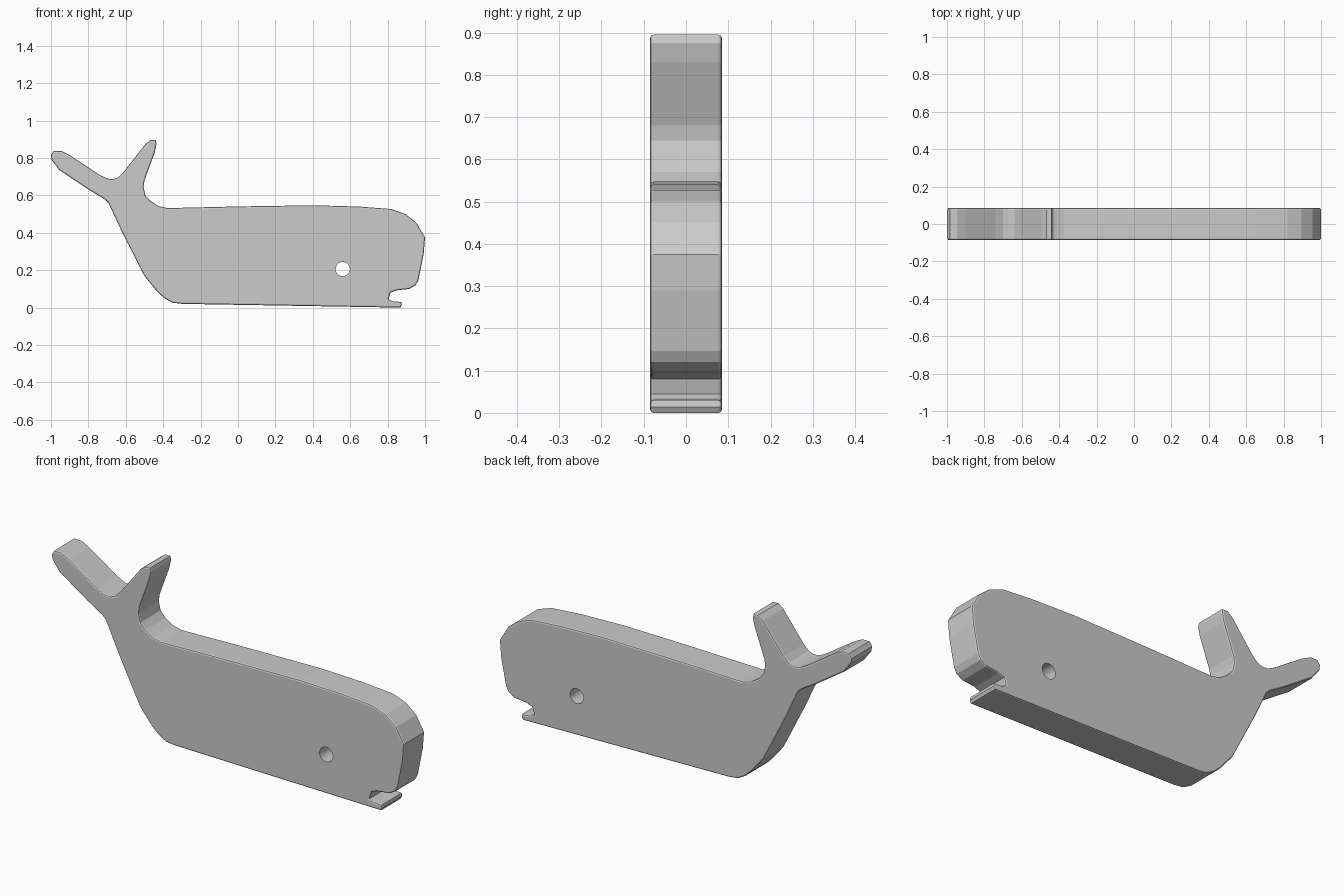
import bpy
import bmesh
import math

HALF_DEPTH = 0.085
ROUNDING = 0.008

default_cube = bpy.data.objects.get("Cube")
if default_cube:
    bpy.data.objects.remove(default_cube, do_unlink=True)


def make_material(name, colour):
    material = bpy.data.materials.new(name)
    material.use_nodes = True
    material.diffuse_color = colour
    material.node_tree.nodes["Principled BSDF"].inputs["Base Color"].default_value = colour
    return material


def make_plate(name, outline, half_depth, rounding, material):
    """Extrude an (x, z) outline along y and chamfer both rims."""
    mesh = bpy.data.meshes.new(name)
    bm = bmesh.new()
    front = bm.faces.new([bm.verts.new((x, -half_depth, z)) for x, z in outline])
    extruded = bmesh.ops.extrude_face_region(bm, geom=[front], use_keep_orig=True)
    moved = [v for v in extruded["geom"] if isinstance(v, bmesh.types.BMVert)]
    bmesh.ops.translate(bm, verts=moved, vec=(0, 2 * half_depth, 0))
    bmesh.ops.recalc_face_normals(bm, faces=bm.faces[:])
    rims = [e for e in bm.edges if abs(e.verts[0].co.y - e.verts[1].co.y) < half_depth]
    bmesh.ops.bevel(bm, geom=rims, offset=rounding, segments=2, profile=0.5,
                    affect="EDGES", clamp_overlap=False)
    bmesh.ops.recalc_face_normals(bm, faces=bm.faces[:])
    bm.to_mesh(mesh)
    bm.free()
    mesh.materials.append(material)
    plate = bpy.data.objects.new(name, mesh)
    bpy.context.collection.objects.link(plate)
    return plate


# Outline sections, clockwise from the rear fluke
rear_fluke = [(-1, .815), (-.985, .838), (-.945, .838), (-.9, .815), (-.74, .71)]
fluke_notch = [(-.7, .69), (-.67, .687), (-.64, .697), (-.612, .725)]
front_fluke = [(-.495, .875), (-.468, .895), (-.44, .895), (-.435, .875),
               (-.445, .83), (-.5, .68)]
tail_curve = [(-.505, .645), (-.495, .6), (-.468, .57), (-.425, .543), (-.377, .532)]
back = [(.01, .541), (.41, .547), (.65, .54), (.82, .527)]
head = [(.896, .5), (.955, .452), (1, .375), (.993, .29), (.965, .147),
        (.95, .12), (.917, .1)]
mouth = [(.847, .092), (.815, .08), (.805, .045), (.825, .034)]
jaw = [(.873, .03), (.876, .014), (.868, 0)]
belly = [(-.3, .02), (-.35, .026), (-.393, .05), (-.43, .083), (-.5, .168)]
tail_underside = [(-.623, .41), (-.693, .56), (-.714, .58), (-.794, .628),
                  (-.955, .735), (-.997, .79)]

outline = (rear_fluke + fluke_notch + front_fluke + tail_curve + back
           + head + mouth + jaw + belly + tail_underside)
grey = make_material("plain grey", (0.6, 0.6, 0.6, 1))
body = make_plate("whale_body", outline, HALF_DEPTH, ROUNDING, grey)

# Round eye hole cut right through the body
bpy.ops.mesh.primitive_cylinder_add(vertices=20, radius=0.038, depth=1,
                                    location=(0.56, 0, 0.206),
                                    rotation=(math.pi / 2, 0, 0))
cutter = bpy.context.object
cutter.name = "eye_hole_cutter"
cutter.data.materials.append(grey)
cutter.hide_render = True
cutter.hide_set(True)
eye_hole = body.modifiers.new("eye_hole", "BOOLEAN")
eye_hole.operation = "DIFFERENCE"
eye_hole.solver = "EXACT"
eye_hole.object = cutter
